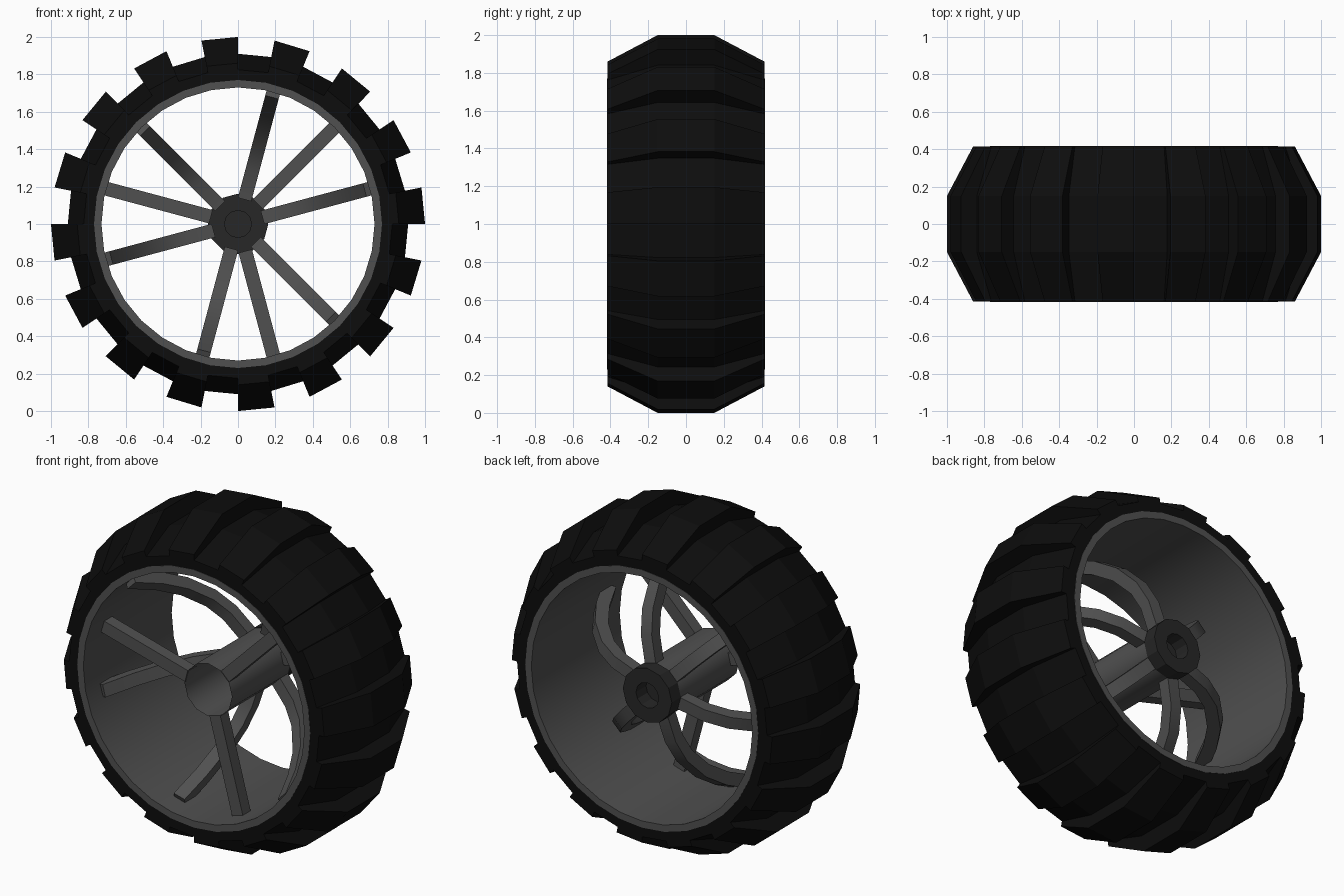
import bpy, bmesh
from math import sin, cos, pi, radians
from mathutils import Vector

if "Cube" in bpy.data.objects:
    bpy.data.objects.remove(bpy.data.objects["Cube"])

CENTRE = Vector((0, 0, 1))


def material(name, v):
    m = bpy.data.materials.new(name)
    m.diffuse_color = (v, v, v, 1)
    m.use_nodes = True
    m.node_tree.nodes["Principled BSDF"].inputs["Base Color"].default_value = m.diffuse_color
    return m


RUBBER = material("rubber", 0.004)
GREY = material("rim_grey", 0.08)
DARK = material("hub_dark", 0.02)


def polar(r, y, a):
    return CENTRE + Vector((r * cos(a), y, r * sin(a)))


def finish(name, bm, mat, smooth=None):
    bmesh.ops.remove_doubles(bm, verts=bm.verts, dist=1e-5)
    bmesh.ops.recalc_face_normals(bm, faces=bm.faces)
    me = bpy.data.meshes.new(name)
    bm.to_mesh(me)
    bm.free()
    if smooth:
        me.shade_smooth()
        me.set_sharp_from_angle(angle=radians(smooth))
    me.materials.append(mat)
    ob = bpy.data.objects.new(name, me)
    bpy.context.collection.objects.link(ob)
    return ob


def lathe(name, profile, segs, mat, closed=True, smooth=None):
    """Revolve (radius, y) points around the wheel axis."""
    bm = bmesh.new()
    vs = [bm.verts.new(polar(r, y, 0)) for r, y in profile]
    n = len(vs)
    es = [bm.edges.new((vs[i], vs[(i + 1) % n])) for i in range(n if closed else n - 1)]
    bmesh.ops.spin(bm, geom=vs + es, cent=CENTRE, axis=(0, 1, 0),
                   angle=2 * pi, steps=segs, use_merge=False)
    bmesh.ops.remove_doubles(bm, verts=bm.verts, dist=1e-5)
    bmesh.ops.dissolve_degenerate(bm, edges=bm.edges, dist=1e-5)
    return finish(name, bm, mat, smooth)


def spoke(name, path, deg, half=0.037):
    """Sweep a square bar along (radius, y) points at one wheel angle."""
    a = radians(deg)
    side = Vector((-sin(a), 0, cos(a))) * half
    pts = [Vector(p) for p in path]
    bm = bmesh.new()
    rings = []
    for i, p in enumerate(pts):
        t = (pts[min(i + 1, len(pts) - 1)] - pts[max(i - 1, 0)]).normalized()
        nrm = Vector((-t.y, t.x)) * half
        hi, lo = polar(*(p + nrm), a), polar(*(p - nrm), a)
        rings.append([bm.verts.new(v) for v in (hi + side, hi - side, lo - side, lo + side)])
    for r0, r1 in zip(rings, rings[1:]):
        for k in range(4):
            j = (k + 1) % 4
            bm.faces.new((r0[k], r0[j], r1[j], r1[k]))
    bm.faces.new(rings[0])
    bm.faces.new(rings[-1])
    return finish(name, bm, GREY, 35)


# Tyre body and raised lugs on every other segment
SEGS, W, C = 32, 0.415, 0.15
base = [(0.825, -W), (0.91, -C), (0.91, C), (0.825, W)]
top = [(0.86, -W), (1.0, -C), (1.0, C), (0.86, W)]
lathe("tyre", [(0.765, -W)] + base + [(0.765, W)], SEGS, RUBBER)

bm = bmesh.new()
for k in range(0, SEGS, 2):
    a0, a1 = 2 * pi * k / SEGS, 2 * pi * (k + 1) / SEGS
    b0, b1, t0, t1 = ([bm.verts.new(polar(r, y, a)) for r, y in prof]
                      for prof, a in ((base, a0), (base, a1), (top, a0), (top, a1)))
    for i in range(3):
        bm.faces.new((t0[i], t0[i + 1], t1[i + 1], t1[i]))
        bm.faces.new((b0[i], b0[i + 1], t0[i + 1], t0[i]))
        bm.faces.new((b1[i], b1[i + 1], t1[i + 1], t1[i]))
    for i in (0, 3):
        bm.faces.new((b0[i], b1[i], t1[i], t0[i]))
finish("tyre_lugs", bm, RUBBER)

# Rim band
lathe("rim", [(0.77, -W - 0.002), (0.77, W + 0.002), (0.73, W + 0.002), (0.73, -W - 0.002)],
      SEGS, GREY, smooth=30)

# Open hub tube and dark rear flange with a blind socket
lathe("hub_tube", [(0.157, -0.28), (0.157, 0.29)], 12, GREY, closed=False, smooth=40)
lathe("hub_flange", [(0.075, 0.28), (0.162, 0.28), (0.162, 0.365), (0.075, 0.365),
                     (0.075, 0.27), (0, 0.27)], 12, DARK, closed=False)

# Three straight front spokes, each flanked by two curved rear spokes
curve = [(0.14, 0.245), (0.3, 0.225), (0.42, 0.17), (0.55, 0.05), (0.65, -0.1), (0.735, -0.28)]
for n, deg in enumerate((45, 165, 285), 1):
    spoke(f"front_spoke_{n}", [(0.15, -0.237), (0.735, -0.237)], deg)
    spoke(f"curved_spoke_{n}_a", curve, deg - 30)
    spoke(f"curved_spoke_{n}_b", curve, deg + 30)
